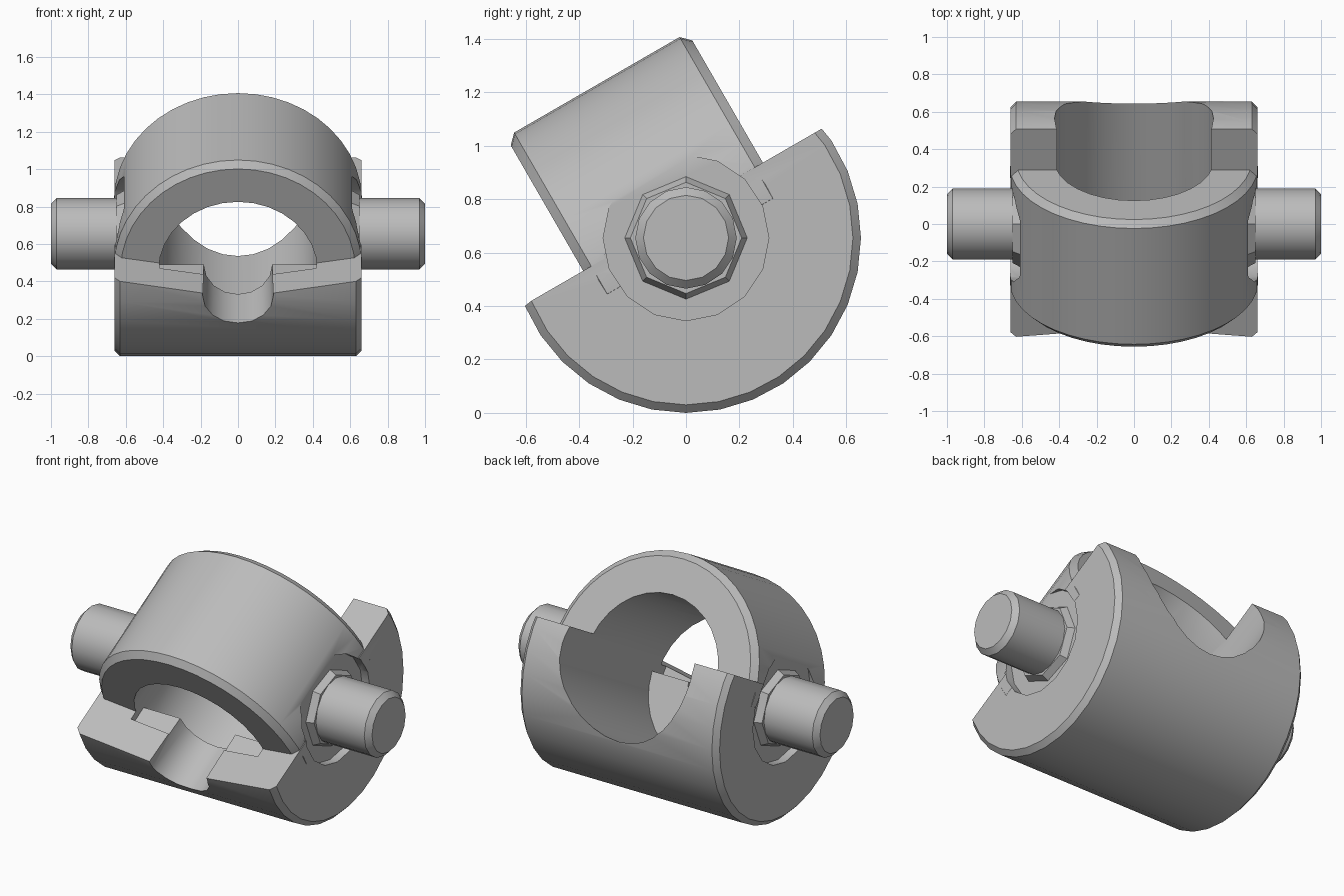
import bpy, bmesh
from math import pi, cos, sin, radians
from mathutils import Matrix, Vector

cube = bpy.data.objects.get("Cube")
if cube:
    bpy.data.objects.remove(cube, do_unlink=True)

CENTRE = Matrix.Translation((0, 0, 0.655))
# Tilted frame: profile lies in (x, n), depth runs along -u, the bore axis
TILT = CENTRE @ Matrix.Rotation(radians(120), 4, 'X')
# Cross frame: profile lies in (z, y), depth runs along x
CROSS = CENTRE @ Matrix.Rotation(radians(90), 4, 'Y')

metal = bpy.data.materials.new("grey metal")
metal.use_nodes = True
metal.diffuse_color = (0.5, 0.5, 0.5, 1)
metal.node_tree.nodes["Principled BSDF"].inputs["Base Color"].default_value = (0.5, 0.5, 0.5, 1)


def arc(r, start=0, end=360, n=32):
    count = n if end - start == 360 else n + 1
    return [(r * cos(radians(start + (end - start) * i / n)),
             r * sin(radians(start + (end - start) * i / n))) for i in range(count)]


def prism(name, profile, frame, d0, d1, top_scale=1):
    """Extrude a profile along the frame's depth axis."""
    bm = bmesh.new()
    low = [bm.verts.new(frame @ Vector((a, b, d0))) for a, b in profile]
    high = [bm.verts.new(frame @ Vector((a * top_scale, b * top_scale, d1))) for a, b in profile]
    bm.faces.new(low)
    bm.faces.new(high)
    n = len(profile)
    for i in range(n):
        j = (i + 1) % n
        bm.faces.new((low[i], low[j], high[j], high[i]))
    bmesh.ops.recalc_face_normals(bm, faces=bm.faces)
    mesh = bpy.data.meshes.new(name)
    bm.to_mesh(mesh)
    bm.free()
    mesh.materials.append(metal)
    ob = bpy.data.objects.new(name, mesh)
    bpy.context.collection.objects.link(ob)
    return ob


def apply(ob, mod):
    bpy.context.view_layer.objects.active = ob
    bpy.ops.object.modifier_apply(modifier=mod.name)


def bevel(ob, width):
    mod = ob.modifiers.new("bevel", 'BEVEL')
    mod.width, mod.segments = width, 1
    mod.limit_method, mod.angle_limit = 'ANGLE', radians(40)
    apply(ob, mod)
    return ob


def boolean(ob, tool, operation='DIFFERENCE'):
    mod = ob.modifiers.new("boolean", 'BOOLEAN')
    mod.operation, mod.object, mod.solver = operation, tool, 'EXACT'
    apply(ob, mod)
    bpy.data.objects.remove(tool, do_unlink=True)


def smooth(ob):
    bpy.ops.object.select_all(action='DESELECT')
    ob.select_set(True)
    bpy.context.view_layer.objects.active = ob
    bpy.ops.object.shade_smooth_by_angle(angle=radians(30))


# Lower drum, cut level with the tilted seat and dished at the front
body = bevel(prism("drum_body", arc(0.655), CROSS, -0.66, 0.66), 0.03)
boolean(body, prism("seat_cut", [(-1, 0.1), (1, 0.1), (1, 1), (-1, 1)], TILT, -1, 1))
boolean(body, prism("slope_cut", [(-1, 0.14), (0, -0.02), (1, 0.14), (1, 1), (-1, 1)],
                    TILT, 0.3, 1))

# Arched upper collar
arch = bevel(prism("arch", arc(0.663, -6, 186, 24), TILT, -0.39, 0.395), 0.035)
boolean(body, arch, 'UNION')

# Main bore, arch mouth and small front notch
boolean(body, prism("bore", arc(0.425), TILT, -1, 0.33))
boolean(body, prism("mouth", arc(0.425, 0, 180, 16), TILT, -0.1, 0.45))
boolean(body, prism("notch", arc(0.18, n=16), TILT, 0.2, 1, 1.1))

# Side recesses around the pins
for side in (-1, 1):
    boolean(body, prism("recess", arc(0.31, n=16), CROSS, side * 0.61, side * 0.8))
smooth(body)

# Pins with tapered shoulders
for side, label in ((1, "left"), (-1, "right")):
    pin = bevel(prism(label + "_pin", arc(0.19, n=16), CROSS, side * 0.55, side), 0.03)
    shoulder = prism(label + "_pin_shoulder", arc(0.245, n=8), CROSS,
                     side * 0.58, side * 0.65, 0.85)
    smooth(pin)
    smooth(shoulder)
